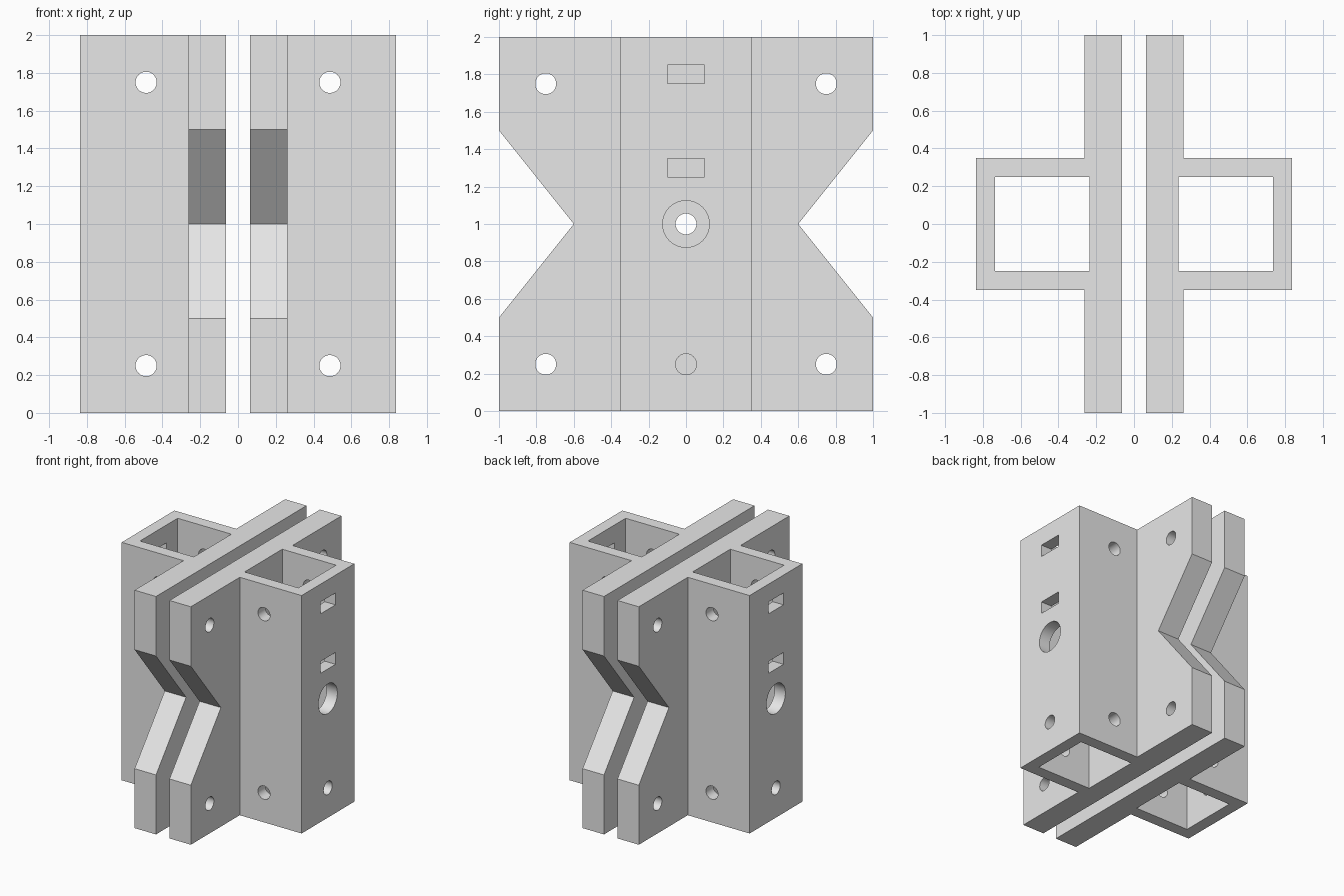
import bpy, bmesh, math
from mathutils import Matrix

if "Cube" in bpy.data.objects:
    bpy.data.objects.remove(bpy.data.objects["Cube"], do_unlink=True)

grey = bpy.data.materials.new("light_grey")
grey.use_nodes = True
grey.diffuse_color = (0.8, 0.8, 0.8, 1)
grey.node_tree.nodes["Principled BSDF"].inputs["Base Color"].default_value = (0.8, 0.8, 0.8, 1)

HEIGHT = 2.0
PLATE_IN, PLATE_OUT = 0.0625, 0.2615   # clamp plate faces
VOID_IN, VOID_OUT = 0.2365, 0.7365     # hollow of the square tube
TUBE_OUT = 0.8365
VOID_MID = (VOID_IN + VOID_OUT) / 2
SMALL, LARGE = 0.056, 0.125            # hole radii
LOW, MID, HIGH = 0.25, 1.0, 1.75       # hole heights


def finish(bm, name):
    bmesh.ops.recalc_face_normals(bm, faces=bm.faces)
    mesh = bpy.data.meshes.new(name)
    bm.to_mesh(mesh)
    bm.free()
    mesh.materials.append(grey)
    obj = bpy.data.objects.new(name, mesh)
    bpy.context.collection.objects.link(obj)
    return obj


def box(name, x, y, z):
    bm = bmesh.new()
    bmesh.ops.create_cube(bm, size=1)
    for v in bm.verts:
        for i, (lo, hi) in enumerate((x, y, z)):
            v.co[i] = lo if v.co[i] < 0 else hi
    return finish(bm, name)


def rod(name, axis, centre, radius, length):
    bm = bmesh.new()
    turn = Matrix.Rotation(math.pi / 2, 4, "Y" if axis == "X" else "X")
    bmesh.ops.create_cone(bm, cap_ends=True, segments=40, radius1=radius, radius2=radius,
                          depth=length, matrix=Matrix.Translation(centre) @ turn)
    return finish(bm, name)


def combine(target, tool, operation):
    tool.hide_render = True
    mod = target.modifiers.new(operation.lower(), "BOOLEAN")
    mod.operation, mod.solver, mod.object = operation, "EXACT", tool
    bpy.context.view_layer.objects.active = target
    bpy.ops.object.modifier_apply(modifier=mod.name)
    bpy.data.objects.remove(tool, do_unlink=True)


# Plate with a V notch in each side edge
half = [(0.6, 1), (1, 1.5), (1, HEIGHT)]
outline = half + [(-y, z) for y, z in reversed(half)]
outline += [(-1, 0.5), (-1, 0), (1, 0), (1, 0.5)]
# Walk the left edge in order: top, notch point, then bottom
bm = bmesh.new()
face = bm.faces.new([bm.verts.new((PLATE_IN, y, z)) for y, z in outline])
grown = bmesh.ops.extrude_face_region(bm, geom=[face])["geom"]
bmesh.ops.translate(bm, vec=(PLATE_OUT - PLATE_IN, 0, 0),
                    verts=[g for g in grown if isinstance(g, bmesh.types.BMVert)])
clamp = finish(bm, "left_clamp_half")

# Square tube on the plate, hollowed slightly into it
combine(clamp, box("tube", (0.16, TUBE_OUT), (-0.35, 0.35), (0, HEIGHT)), "UNION")
combine(clamp, box("tube_hollow", (VOID_IN, VOID_OUT), (-0.25, 0.25), (-0.5, 2.5)), "DIFFERENCE")

# Bolt holes through the plate corners and the tube side walls
for z in (LOW, HIGH):
    for y in (-0.75, 0.75):
        combine(clamp, rod("plate_hole", "X", (0.16, y, z), SMALL, 0.5), "DIFFERENCE")
    combine(clamp, rod("side_hole", "Y", (VOID_MID, 0, z), SMALL, 1), "DIFFERENCE")

# Centre bolt hole, with a wider access hole in the outer wall
combine(clamp, rod("centre_hole", "X", (0.16, 0, MID), SMALL, 0.4), "DIFFERENCE")
combine(clamp, rod("access_hole", "X", (0.8, 0, MID), LARGE, 0.4), "DIFFERENCE")

# Small hole and two slots in the outer wall
combine(clamp, rod("wall_hole", "X", (0.8, 0, LOW), SMALL, 0.4), "DIFFERENCE")
for z in (1.25, 1.75):
    combine(clamp, box("wall_slot", (0.6, 1), (-0.1, 0.1), (z, z + 0.1)), "DIFFERENCE")

# Single material, smooth hole walls with sharp edges
clamp.data.materials.clear()
clamp.data.materials.append(grey)
for poly in clamp.data.polygons:
    poly.material_index = 0
bpy.ops.object.select_all(action="DESELECT")
clamp.select_set(True)
bpy.context.view_layer.objects.active = clamp
bpy.ops.object.shade_smooth_by_angle(angle=math.radians(30))

# Opposite half, turned about the vertical axis
other = clamp.copy()
other.name = "right_clamp_half"
other.rotation_euler.z = math.pi
bpy.context.collection.objects.link(other)
